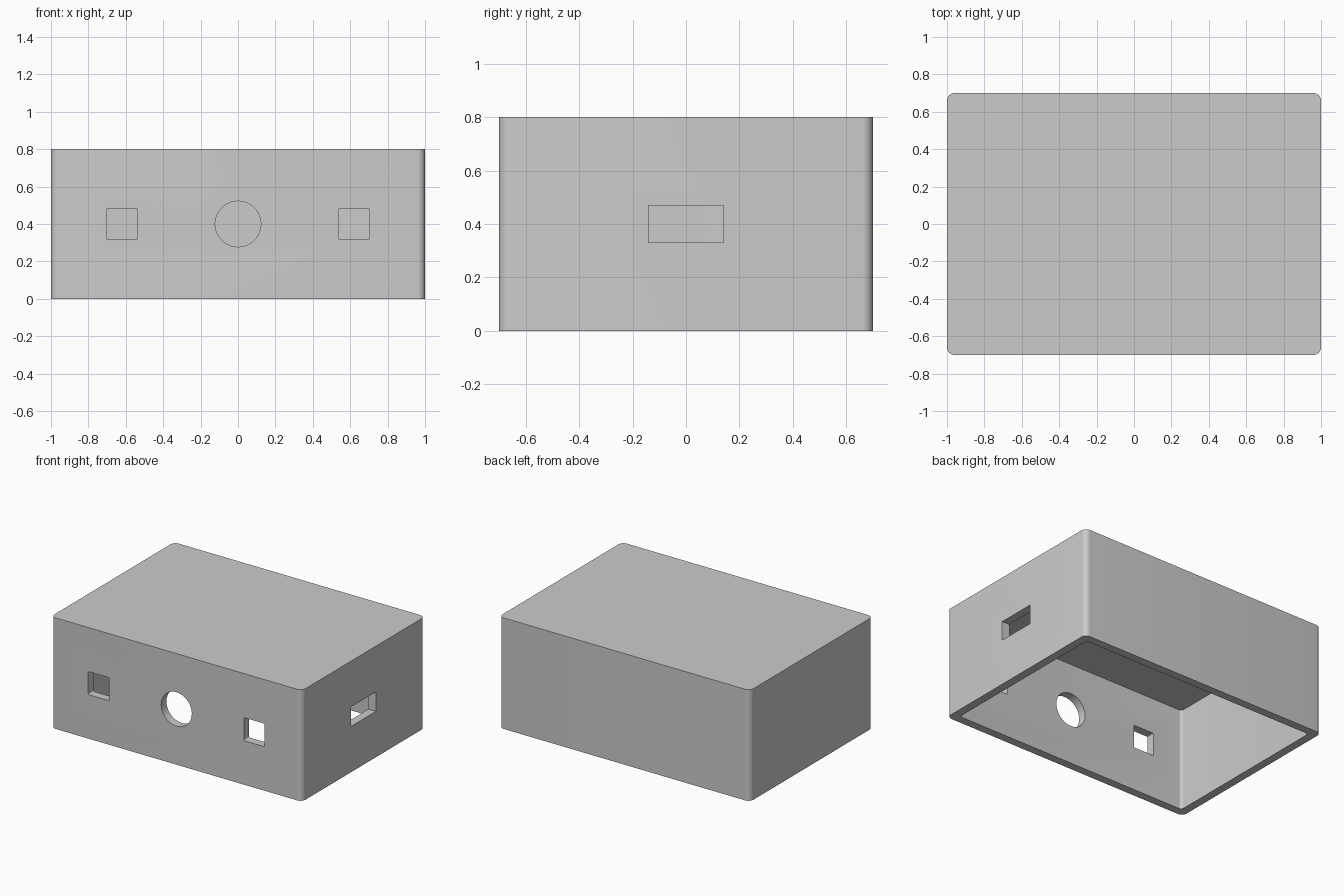
import bpy, bmesh, math
from mathutils import Matrix

if "Cube" in bpy.data.objects:
    bpy.data.objects.remove(bpy.data.objects["Cube"])

LENGTH, DEPTH, HEIGHT = 2.0, 1.4, 0.8
WALL = 0.06
MID = 0.4          # height of the openings

grey = bpy.data.materials.new("plain_grey")
grey.diffuse_color = (0.6, 0.6, 0.6, 1)
grey.use_nodes = True
grey.node_tree.nodes["Principled BSDF"].inputs["Base Color"].default_value = grey.diffuse_color


def rounded_rect(w, h, r, steps=8):
    """Outline of a rectangle with rounded corners."""
    if r == 0:
        return [(-w/2, -h/2), (w/2, -h/2), (w/2, h/2), (-w/2, h/2)]
    pts = []
    for k, (sx, sy) in enumerate([(1, 1), (-1, 1), (-1, -1), (1, -1)]):
        for i in range(steps + 1):
            a = math.pi / 2 * (k + i / steps)
            pts.append((sx * (w/2 - r) + r * math.cos(a),
                        sy * (h/2 - r) + r * math.sin(a)))
    return pts


def circle(r, n=64):
    return [(r * math.cos(math.tau * i / n), r * math.sin(math.tau * i / n)) for i in range(n)]


def prism(name, outline, z0, z1, matrix=Matrix()):
    """Extrude an outline from z0 to z1, then place it."""
    bm = bmesh.new()
    base = bm.faces.new([bm.verts.new((x, y, z0)) for x, y in outline])
    top = bmesh.ops.extrude_face_region(bm, geom=[base])["geom"]
    bmesh.ops.translate(bm, vec=(0, 0, z1 - z0),
                        verts=[v for v in top if isinstance(v, bmesh.types.BMVert)])
    bm.transform(matrix)
    bmesh.ops.recalc_face_normals(bm, faces=bm.faces)
    mesh = bpy.data.meshes.new(name)
    bm.to_mesh(mesh)
    bm.free()
    mesh.materials.append(grey)
    obj = bpy.data.objects.new(name, mesh)
    bpy.context.collection.objects.link(obj)
    return obj


# Outer shell, rounded on its vertical corners
shell = prism("enclosure_shell", rounded_rect(LENGTH, DEPTH, 0.04), 0, HEIGHT)

# Cavity, open at the bottom
cutters = [prism("cavity_cutter",
                 rounded_rect(LENGTH - 2*WALL, DEPTH - 2*WALL, 0.02), -0.1, HEIGHT - WALL)]

# Openings in the front wall: round in the middle, square on both sides
to_front = Matrix.Translation((0, -DEPTH/2, MID)) @ Matrix.Rotation(math.pi/2, 4, 'X')
cutters.append(prism("round_hole_cutter", circle(0.122), -0.15, 0.1, to_front))
for side, x in (("left", -0.62), ("right", 0.62)):
    cutters.append(prism(side + "_square_hole_cutter", rounded_rect(0.166, 0.166, 0.008, 4),
                         -0.15, 0.1, Matrix.Translation((x, 0, 0)) @ to_front))

# Rectangular opening in the right wall
to_right = Matrix.Translation((LENGTH/2, 0, MID)) @ Matrix.Rotation(math.pi/2, 4, 'Y')
cutters.append(prism("side_slot_cutter", rounded_rect(0.14, 0.282, 0), -0.15, 0.1, to_right))

# Cut everything out of the shell
bpy.context.view_layer.objects.active = shell
for cutter in cutters:
    mod = shell.modifiers.new(cutter.name, 'BOOLEAN')
    mod.operation, mod.solver, mod.object = 'DIFFERENCE', 'EXACT', cutter
    bpy.ops.object.modifier_apply(modifier=mod.name)
for cutter in cutters:
    bpy.data.objects.remove(cutter, do_unlink=True)

# Smooth rounded corners, crisp edges elsewhere
shell.select_set(True)
bpy.ops.object.shade_smooth_by_angle(angle=math.radians(30))
